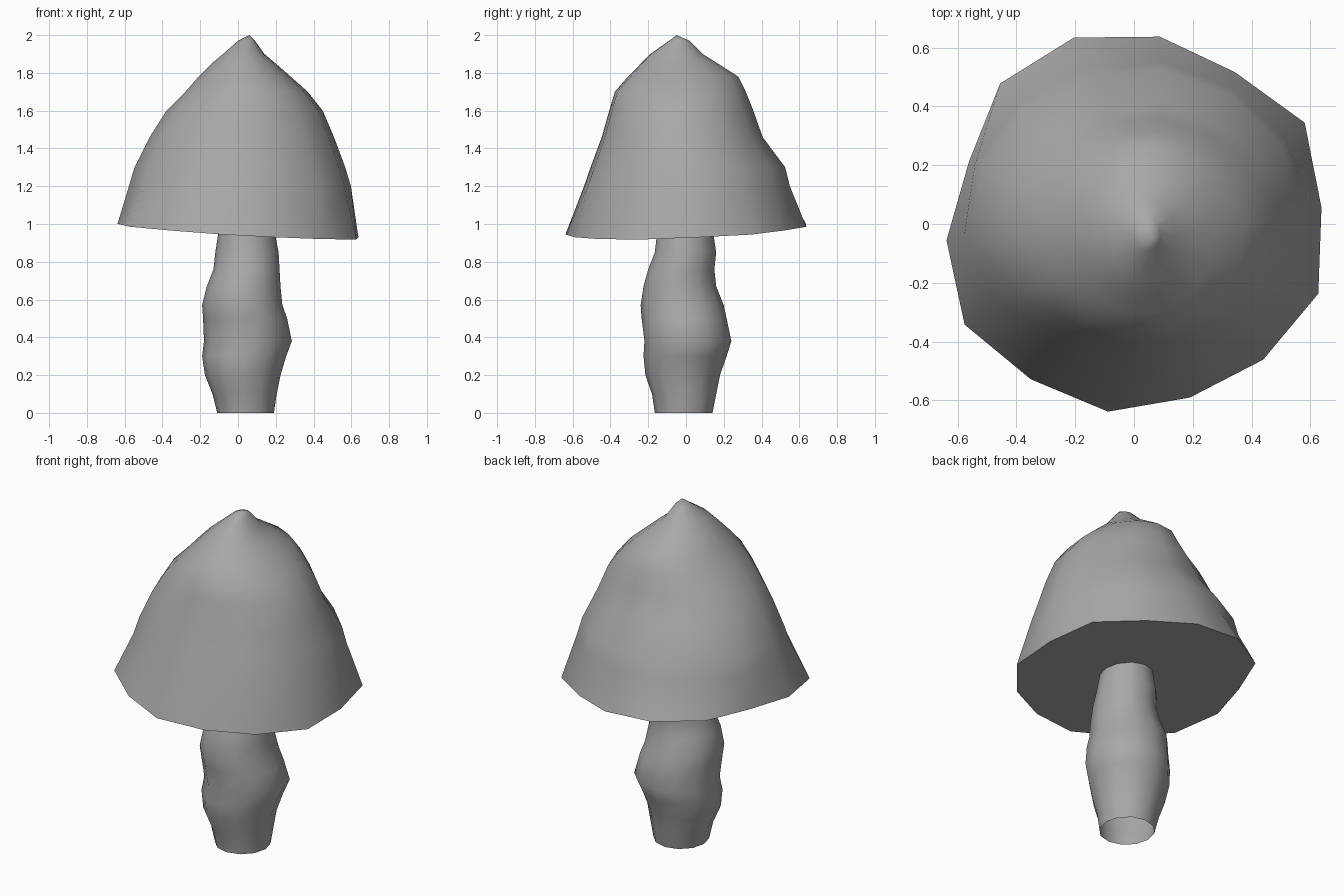
import bpy
import bmesh
import math

default_cube = bpy.data.objects.get("Cube")
if default_cube:
    bpy.data.objects.remove(default_cube, do_unlink=True)

# One plain grey for the whole mushroom
GREY = (0.4, 0.39, 0.39, 1.0)
material = bpy.data.materials.new("plain grey")
material.use_nodes = True
material.diffuse_color = GREY
shader = material.node_tree.nodes["Principled BSDF"]
shader.inputs["Base Color"].default_value = GREY
shader.inputs["Roughness"].default_value = 0.8


def oval(level, sides, phase):
    """Oval ring of points from (z, left x, right x, front y, back y)."""
    z, left, right, front, back = level
    points = []
    for i in range(sides):
        angle = phase + math.tau * i / sides
        x = (left + right) / 2 + (right - left) / 2 * math.cos(angle)
        y = (front + back) / 2 + (back - front) / 2 * math.sin(angle)
        points.append((x, y, z))
    return points


def loft(name, rings, tip=None, close_bottom=False):
    """Skin a stack of rings, optionally with a pointed tip and a flat base."""
    bm = bmesh.new()
    loops = [[bm.verts.new(point) for point in ring] for ring in rings]
    sides = len(loops[0])
    for lower, upper in zip(loops, loops[1:]):
        for i in range(sides):
            j = (i + 1) % sides
            bm.faces.new((lower[i], lower[j], upper[j], upper[i]))
    if tip:
        apex = bm.verts.new(tip)
        for i in range(sides):
            bm.faces.new((loops[-1][i], loops[-1][(i + 1) % sides], apex))
    for face in bm.faces:
        face.smooth = True
    if close_bottom:
        base = bm.faces.new(list(reversed(loops[0])))
        for edge in base.edges:
            edge.smooth = False
    mesh = bpy.data.meshes.new(name)
    bm.to_mesh(mesh)
    bm.free()
    mesh.materials.append(material)
    part = bpy.data.objects.new(name, mesh)
    bpy.context.collection.objects.link(part)
    return part


# Cap: uneven tilted rim, then lumpy ovals narrowing to an off-centre tip
RIM_RADII = [.64, .675, .62, .643, .666, .66, .6, .64, .67, .634, .644, .62, .637, .67]
CAP_LEVELS = [
    (1.2, -.58, .6, -.545, .555),
    (1.3, -.55, .57, -.51, .53),
    (1.46, -.47, .51, -.45, .41),
    (1.6, -.38, .45, -.41, .36),
    (1.7, -.28, .37, -.38, .32),
    (1.78, -.21, .28, -.31, .28),
    (1.85, -.14, .2, -.24, .17),
    (1.9, -.08, .14, -.19, .09),
    (1.97, 0, .09, -.09, .02),
]
sides = len(RIM_RADII)
phase = math.radians(5)
rim = []
for i, radius in enumerate(RIM_RADII):
    angle = phase + math.tau * i / sides
    x, y = radius * math.cos(angle), radius * math.sin(angle)
    rim.append((x, y, .965 - .06 * x + .04 * y))
cap_rings = [rim] + [oval(level, sides, phase) for level in CAP_LEVELS]
loft("cap", cap_rings, tip=(.06, -.05, 2), close_bottom=True)

# Stem: knobbly open tube reaching up to the underside of the cap
STEM_LEVELS = [
    (0, -.11, .19, -.165, .14),
    (.1, -.135, .205, -.18, .16),
    (.2, -.175, .225, -.215, .18),
    (.3, -.19, .255, -.225, .215),
    (.38, -.18, .285, -.22, .24),
    (.5, -.185, .26, -.235, .215),
    (.57, -.19, .235, -.24, .2),
    (.67, -.165, .225, -.225, .16),
    (.76, -.13, .22, -.2, .15),
    (.85, -.12, .215, -.165, .16),
    (.98, -.1, .19, -.15, .14),
]
loft("stem", [oval(level, 12, 0) for level in STEM_LEVELS])
